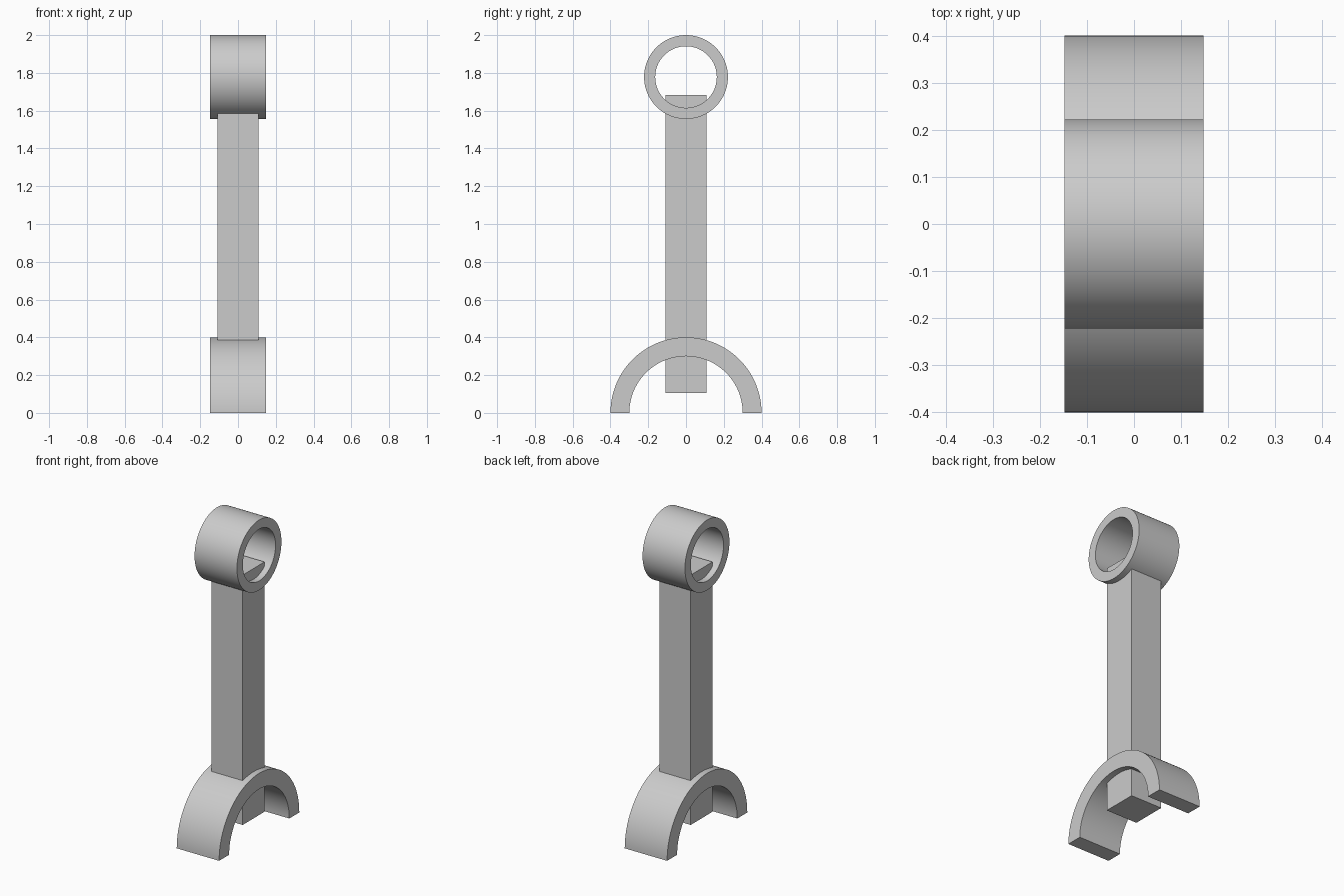
import bpy
import bmesh
from math import cos, sin, pi, radians

cube = bpy.data.objects.get("Cube")
if cube:
    bpy.data.objects.remove(cube, do_unlink=True)

# Plain grey metal
GREY = (0.6, 0.6, 0.6, 1.0)
metal = bpy.data.materials.new("grey_metal")
metal.use_nodes = True
metal.diffuse_color = GREY
metal.node_tree.nodes["Principled BSDF"].inputs["Base Color"].default_value = GREY

HALF_WIDTH = 0.148


def add_object(name, bm):
    bmesh.ops.recalc_face_normals(bm, faces=bm.faces)
    mesh = bpy.data.meshes.new(name)
    bm.to_mesh(mesh)
    bm.free()
    mesh.materials.append(metal)
    obj = bpy.data.objects.new(name, mesh)
    bpy.context.collection.objects.link(obj)
    return obj


def add_collar(name, outer, inner, z, sweep, segments):
    """Sweep a rectangular section around the x axis, through a full or part turn."""
    bm = bmesh.new()
    closed = sweep >= 2 * pi
    section = [(-HALF_WIDTH, outer), (HALF_WIDTH, outer),
               (HALF_WIDTH, inner), (-HALF_WIDTH, inner)]
    rings = []
    for i in range(segments if closed else segments + 1):
        a = sweep * i / segments
        rings.append([bm.verts.new((x, r * cos(a), z + r * sin(a))) for x, r in section])
    for i in range(segments):
        a, b = rings[i], rings[(i + 1) % len(rings)]
        for j in range(4):
            k = (j + 1) % 4
            bm.faces.new((a[j], a[k], b[k], b[j]))
    if not closed:
        bm.faces.new(rings[0])
        bm.faces.new(rings[-1])
    obj = add_object(name, bm)
    bpy.ops.object.select_all(action="DESELECT")
    obj.select_set(True)
    bpy.context.view_layer.objects.active = obj
    bpy.ops.object.shade_smooth_by_angle(angle=radians(30))
    return obj


# Small closed ring at the top
add_collar("small_end_ring", 0.222, 0.163, 1.778, 2 * pi, 96)

# Large open half ring at the base
add_collar("big_end_half_ring", 0.4, 0.3, 0, pi, 64)

# Square shank whose ends poke through both rings
BOTTOM, TOP, SIDE = 0.105, 1.683, 0.218
bm = bmesh.new()
bmesh.ops.create_cube(bm, size=1)
bmesh.ops.scale(bm, vec=(SIDE, SIDE, TOP - BOTTOM), verts=bm.verts)
bmesh.ops.translate(bm, vec=(0, 0, (TOP + BOTTOM) / 2), verts=bm.verts)
add_object("shank", bm)
